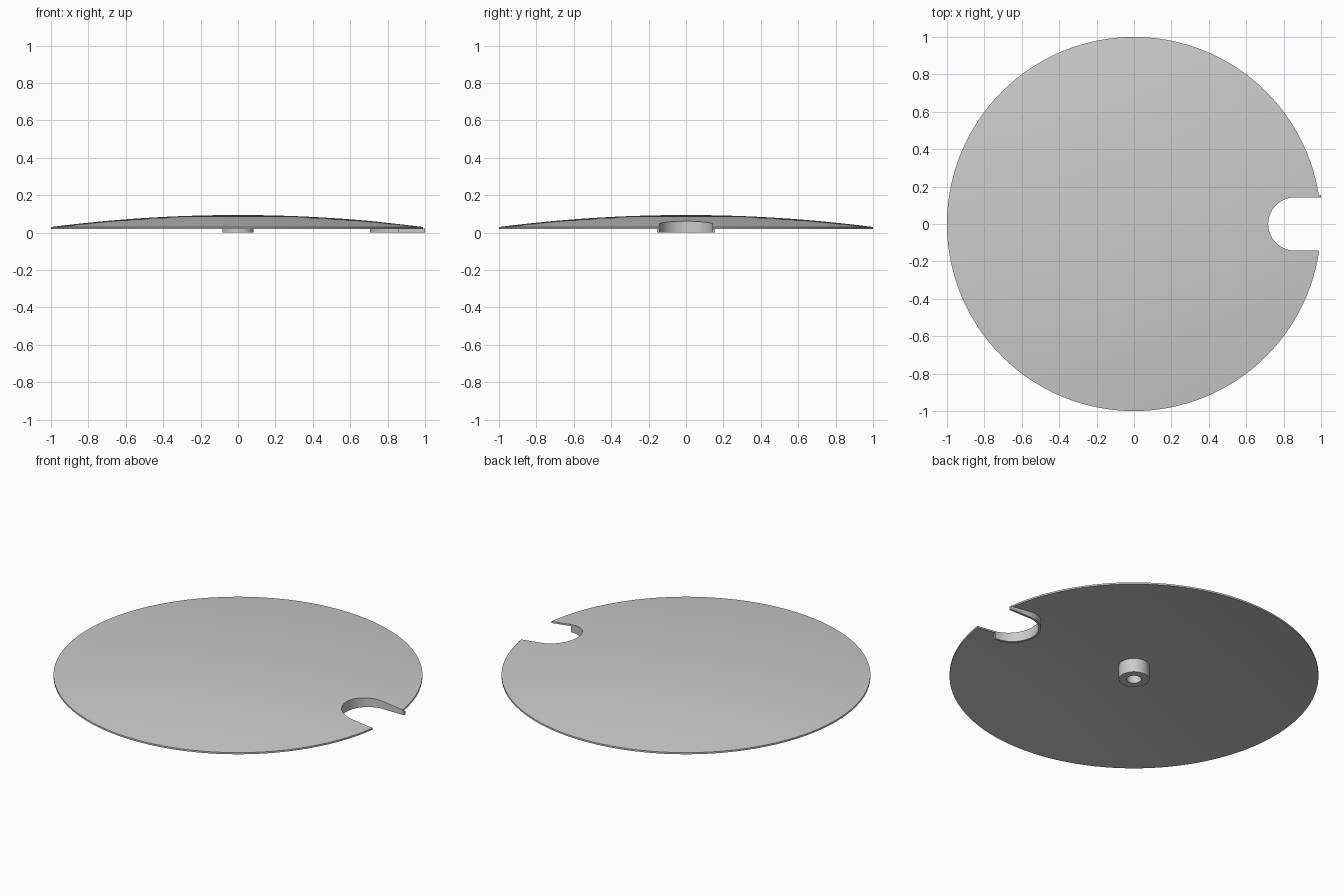
import bpy, bmesh, math

cube = bpy.data.objects.get("Cube")
if cube:
    bpy.data.objects.remove(cube, do_unlink=True)

grey = bpy.data.materials.new("plain grey")
grey.use_nodes = True
colour = (0.6, 0.6, 0.6, 1)
grey.diffuse_color = colour
grey.node_tree.nodes["Principled BSDF"].inputs["Base Color"].default_value = colour

RIM_Z, RISE, THICK = 0.03, 0.064, 0.01
NOTCH_X, NOTCH_R, WALL = 0.86, 0.1425, 0.013


def top_z(r):
    return RIM_Z + RISE * (1 - min(r, 1) ** 2)


def add_object(name, bm):
    bmesh.ops.recalc_face_normals(bm, faces=bm.faces)
    mesh = bpy.data.meshes.new(name)
    bm.to_mesh(mesh)
    bm.free()
    mesh.materials.append(grey)
    obj = bpy.data.objects.new(name, mesh)
    bpy.context.collection.objects.link(obj)
    return obj


def revolve(name, profile, steps, closed=False):
    """Spin an (r, z) profile around the z axis."""
    bm = bmesh.new()
    verts = [bm.verts.new((r, 0, z)) for r, z in profile]
    pairs = list(zip(verts, verts[1:]))
    if closed:
        pairs.append((verts[-1], verts[0]))
    edges = [bm.edges.new(p) for p in pairs]
    bmesh.ops.spin(bm, geom=verts + edges, cent=(0, 0, 0), axis=(0, 0, 1),
                   angle=math.tau, steps=steps)
    bmesh.ops.remove_doubles(bm, verts=bm.verts, dist=1e-5)
    return add_object(name, bm)


def smooth(obj):
    bpy.ops.object.select_all(action="DESELECT")
    obj.select_set(True)
    bpy.context.view_layer.objects.active = obj
    bpy.ops.object.shade_smooth_by_angle(angle=math.radians(30))


def arc(radius, steps=32):
    """Half circle round the inner end of the notch, from -y to +y."""
    return [(NOTCH_X - radius * math.sin(math.pi * i / steps),
             -radius * math.cos(math.pi * i / steps)) for i in range(steps + 1)]


# Thin domed disc
radii = [i / 16 for i in range(17)]
upper = [(r, top_z(r)) for r in radii]
lower = [(r, top_z(r) - THICK) for r in reversed(radii)]
disc = revolve("domed_lid", upper + lower, 128)

# Cutter for the rounded notch at the edge
bm = bmesh.new()
outline = arc(NOTCH_R) + [(1.3, NOTCH_R), (1.3, -NOTCH_R)]
base = bm.faces.new([bm.verts.new((x, y, -0.1)) for x, y in outline])
ext = bmesh.ops.extrude_face_region(bm, geom=[base])
bmesh.ops.translate(bm, vec=(0, 0, 0.4),
                    verts=[v for v in ext["geom"] if isinstance(v, bmesh.types.BMVert)])
cutter = add_object("notch_cutter", bm)
cutter.hide_render = True

mod = disc.modifiers.new("notch", "BOOLEAN")
mod.operation = "DIFFERENCE"
mod.solver = "EXACT"
mod.object = cutter
bpy.context.view_layer.objects.active = disc
bpy.ops.object.modifier_apply(modifier=mod.name)
bpy.data.objects.remove(cutter, do_unlink=True)
smooth(disc)

# Skirt wall round the notch, carried out to the rim on the +y side
bm = bmesh.new()
paths = []
for radius in (NOTCH_R, NOTCH_R + WALL):
    straight = [(NOTCH_X + (1 - NOTCH_X) * i / 4, radius) for i in range(1, 5)]
    paths.append(arc(radius) + straight)
rings = []
for (xa, ya), (xb, yb) in zip(*paths):
    za = top_z(math.hypot(xa, ya)) - THICK + 0.001
    zb = top_z(math.hypot(xb, yb)) - THICK + 0.001
    corners = ((xa, ya, 0), (xb, yb, 0), (xb, yb, zb), (xa, ya, za))
    rings.append([bm.verts.new(c) for c in corners])
for a, b in zip(rings, rings[1:]):
    for i in range(4):
        j = (i + 1) % 4
        bm.faces.new((a[i], a[j], b[j], b[i]))
bm.faces.new(rings[0])
bm.faces.new(rings[-1])
smooth(add_object("notch_wall", bm))

# Hollow hub hanging under the centre
hub_top = top_z(0) - THICK + 0.002
hub = revolve("centre_hub", [(0.04, 0), (0.083, 0), (0.083, hub_top), (0.04, hub_top)],
              48, closed=True)
smooth(hub)
